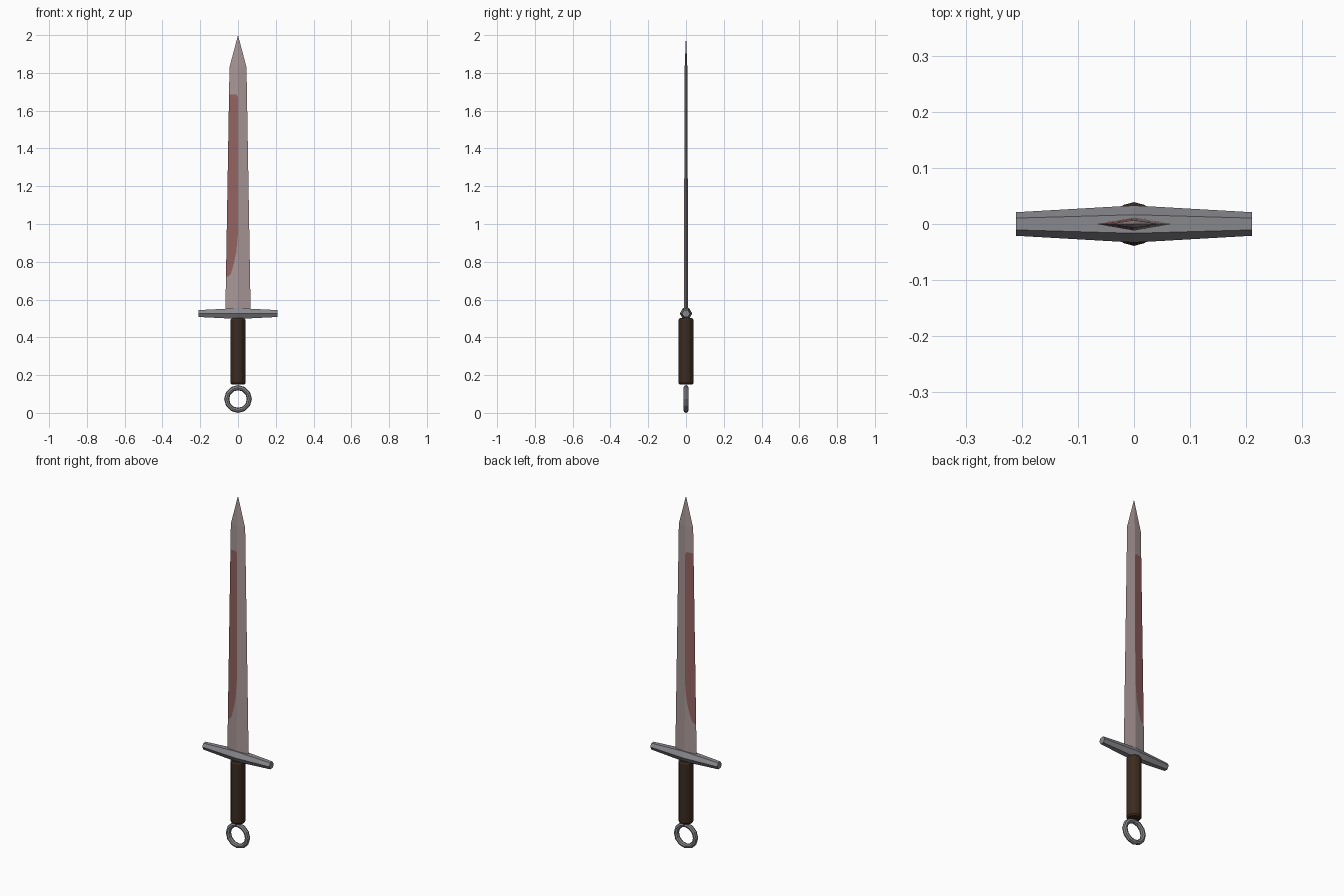
import bpy, bmesh, math

if "Cube" in bpy.data.objects:
    bpy.data.objects.remove(bpy.data.objects["Cube"])


def material(name, rgb):
    m = bpy.data.materials.new(name)
    m.diffuse_color = (*rgb, 1)
    m.use_nodes = True
    m.node_tree.nodes["Principled BSDF"].inputs["Base Color"].default_value = m.diffuse_color
    return m


steel = material("pinkish steel", (0.40, 0.31, 0.31))
stain = material("red stain", (0.29, 0.125, 0.12))
iron = material("grey iron", (0.25, 0.25, 0.27))
leather = material("dark leather", (0.045, 0.024, 0.014))


def finish(name, bm, mats):
    bmesh.ops.remove_doubles(bm, verts=bm.verts, dist=1e-5)
    bmesh.ops.recalc_face_normals(bm, faces=bm.faces)
    me = bpy.data.meshes.new(name)
    bm.to_mesh(me)
    bm.free()
    for m in mats:
        me.materials.append(m)
    ob = bpy.data.objects.new(name, me)
    bpy.context.collection.objects.link(ob)
    return ob


def loft(name, rings, mat):
    bm = bmesh.new()
    rows = [[bm.verts.new(p) for p in r] for r in rings]
    n = len(rows[0])
    for a, b in zip(rows, rows[1:]):
        for i in range(n):
            bm.faces.new((a[i], a[(i + 1) % n], b[(i + 1) % n], b[i]))
    bm.faces.new(rows[0])
    bm.faces.new(rows[-1])
    return finish(name, bm, [mat])


# Blade: diamond section; stain cut into both faces of the -x half
BASE, SHOULDER = 0.53, 1.83


def blade_point(u, z, sx, sy):
    k = (z - BASE) / (SHOULDER - BASE)
    w, t = 0.067 - 0.022 * k, 0.012 - 0.005 * k
    return (sx * w * u, sy * t * (1 - u), z)


us = [0, 0.15, 0.35, 0.6, 0.8, 1]
low = [0.95, 0.85, 0.79, 0.735, 0.722, 0.72]
high = [1.67, 1.685, 1.685, 1.685, 1.685, 1.685]
bm = bmesh.new()
for sx in (-1, 1):
    for sy in (-1, 1):
        for i in range(5):
            levels = [(BASE, BASE), (low[i], low[i + 1]),
                      (high[i], high[i + 1]), (SHOULDER, SHOULDER)]
            for j in range(3):
                (a, b), (c, d) = levels[j], levels[j + 1]
                f = bm.faces.new([bm.verts.new(blade_point(u, z, sx, sy)) for u, z in
                                  ((us[i], a), (us[i + 1], b), (us[i + 1], d), (us[i], c))])
                f.material_index = int(sx < 0 and j == 1)
            # tapered point
            bm.faces.new([bm.verts.new(blade_point(us[i], SHOULDER, sx, sy)),
                          bm.verts.new(blade_point(us[i + 1], SHOULDER, sx, sy)),
                          bm.verts.new((0, 0, 2.0))])
finish("blade", bm, [steel, stain])

# Crossguard: hexagonal bar tapering to both ends
loft("crossguard", [[(x, r * math.cos(i * math.pi / 3), 0.526 + r * math.sin(i * math.pi / 3))
                     for i in range(6)]
                    for x, r in ((-0.21, 0.021), (0, 0.033), (0.21, 0.021))], iron)

# Grip: round handle with softened ends
grip = loft("grip", [[(r * math.cos(i * math.pi / 6), r * math.sin(i * math.pi / 6), z)
                      for i in range(12)]
                     for z, r in ((0.149, 0.033), (0.157, 0.039), (0.493, 0.039), (0.502, 0.033))], leather)

# Ring pommel
bpy.ops.mesh.primitive_torus_add(major_segments=12, minor_segments=8, major_radius=0.06,
                                 minor_radius=0.0135, location=(0, 0, 0.0735),
                                 rotation=(math.pi / 2, 0, 0))
ring = bpy.context.object
ring.name = "ring_pommel"
ring.data.materials.append(iron)
